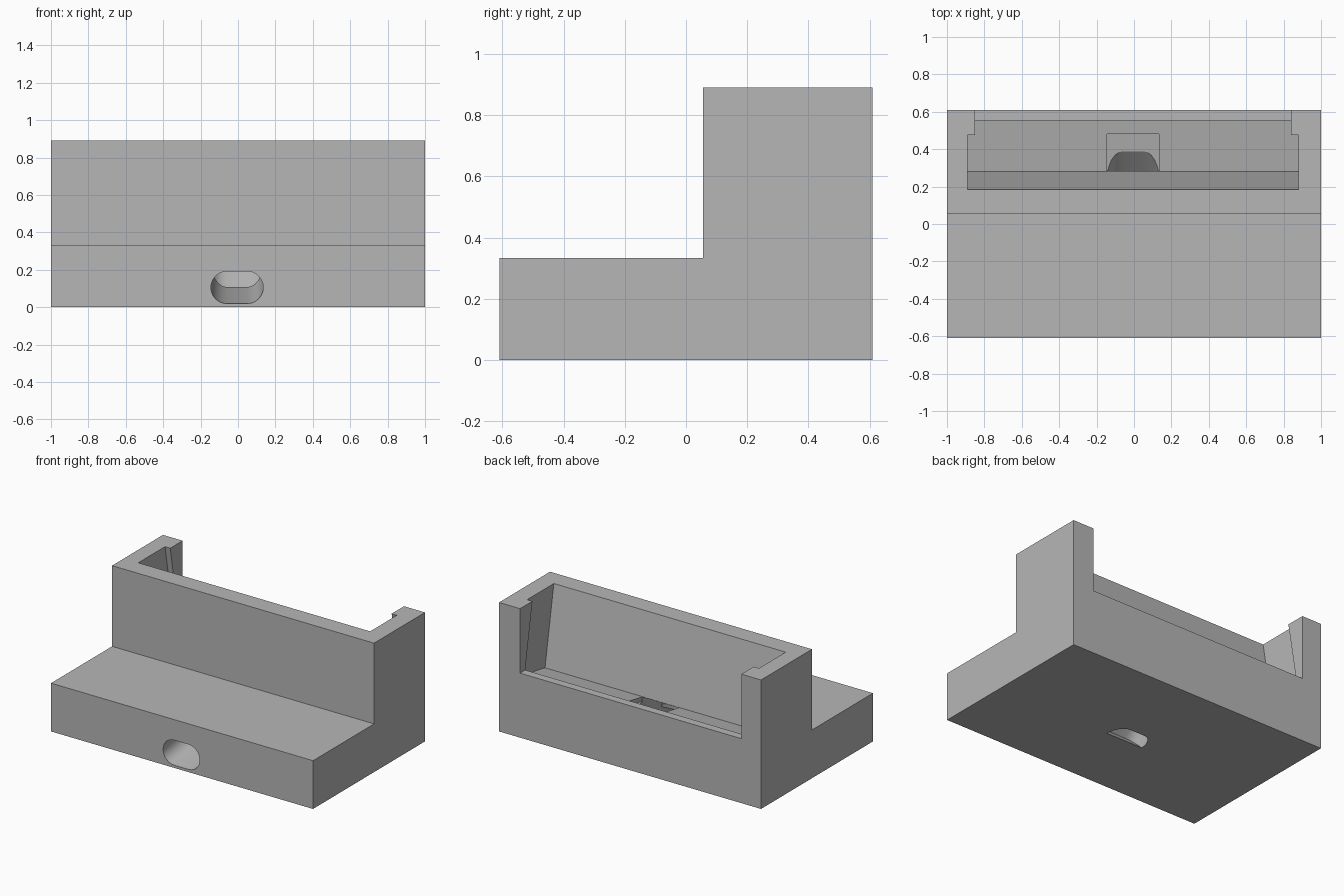
import bpy, bmesh, math
from mathutils import Vector

if "Cube" in bpy.data.objects:
    bpy.data.objects.remove(bpy.data.objects["Cube"], do_unlink=True)

TILT = math.radians(10)
MID = -0.005            # centre line of the cut features
SLOT = Vector((0.28, 0.345))   # front bottom edge of the tilted pocket (y, z)

grey = bpy.data.materials.new("matte grey")
grey.use_nodes = True
grey.diffuse_color = (0.47, 0.47, 0.47, 1)
grey.node_tree.nodes["Principled BSDF"].inputs["Base Color"].default_value = grey.diffuse_color


def prism(name, ring_a, ring_b):
    """Closed solid between two matching rings of points."""
    bm = bmesh.new()
    a = [bm.verts.new(p) for p in ring_a]
    b = [bm.verts.new(p) for p in ring_b]
    bm.faces.new(a)
    bm.faces.new(b[::-1])
    for i in range(len(a)):
        j = (i + 1) % len(a)
        bm.faces.new((a[j], a[i], b[i], b[j]))
    bmesh.ops.recalc_face_normals(bm, faces=bm.faces)
    mesh = bpy.data.meshes.new(name)
    bm.to_mesh(mesh)
    bm.free()
    mesh.materials.append(grey)
    obj = bpy.data.objects.new(name, mesh)
    bpy.context.scene.collection.objects.link(obj)
    return obj


def extrude_x(name, profile, half, centre=0.0):
    return prism(name, [(centre - half, y, z) for y, z in profile],
                 [(centre + half, y, z) for y, z in profile])


def tilted_box(name, w0, w1, h0, h1, half):
    """Box in the pocket's leaning frame."""
    u = Vector((math.cos(TILT), math.sin(TILT)))
    v = Vector((-u.y, u.x))
    corners = [(w0, h0), (w1, h0), (w1, h1), (w0, h1)]
    return extrude_x(name, [SLOT + u * w + v * h for w, h in corners], half, MID)


def bore(name, start, angle, length, shear=0.0, radius=0.085, flat=0.055):
    """Rounded slot channel rising toward the back; shear slants its far end."""
    near, far = [], []
    for side, first in ((1, -90), (-1, 90)):
        for i in range(13):
            t = math.radians(first + 15 * i)
            x = MID + side * flat + radius * math.cos(t)
            v = radius * math.sin(t)
            for ring, s in ((near, 0), (far, length + v * shear)):
                ring.append((x, start[0] + s * math.cos(angle) - v * math.sin(angle),
                             start[1] + s * math.sin(angle) + v * math.cos(angle)))
    return prism(name, near, far)


# Stepped body
body = extrude_x("dock_body", [(-0.61, 0), (0.61, 0), (0.61, 0.89),
                               (0.055, 0.89), (0.055, 0.333), (-0.61, 0.333)], 1.0)

# Leaning pocket, rear window, plug recess and cable channels
rise = math.radians(42.6)
cutters = [
    tilted_box("pocket_cutter", 0, 0.287, 0, 0.8, 0.885),
    extrude_x("rear_window_cutter", [(0.45, 0.445), (0.7, 0.445), (0.7, 1), (0.45, 1)], 0.845, MID),
    tilted_box("plug_recess_cutter", 0.002, 0.203, -0.03, 0.03, 0.14),
    bore("rising_channel_cutter", (-0.1, 0), rise, 0.503, -1 / math.tan(rise - TILT)),
    bore("front_channel_cutter", (-0.65, 0.098), TILT, 0.74),
]

bpy.ops.object.select_all(action='DESELECT')
bpy.context.view_layer.objects.active = body
body.select_set(True)
for cutter in cutters:
    cutter.hide_render = True
    mod = body.modifiers.new(cutter.name, 'BOOLEAN')
    mod.operation = 'DIFFERENCE'
    mod.solver = 'EXACT'
    mod.object = cutter
    bpy.ops.object.modifier_apply(modifier=mod.name)
    bpy.data.objects.remove(cutter, do_unlink=True)

bpy.ops.object.shade_smooth_by_angle(angle=math.radians(25))
